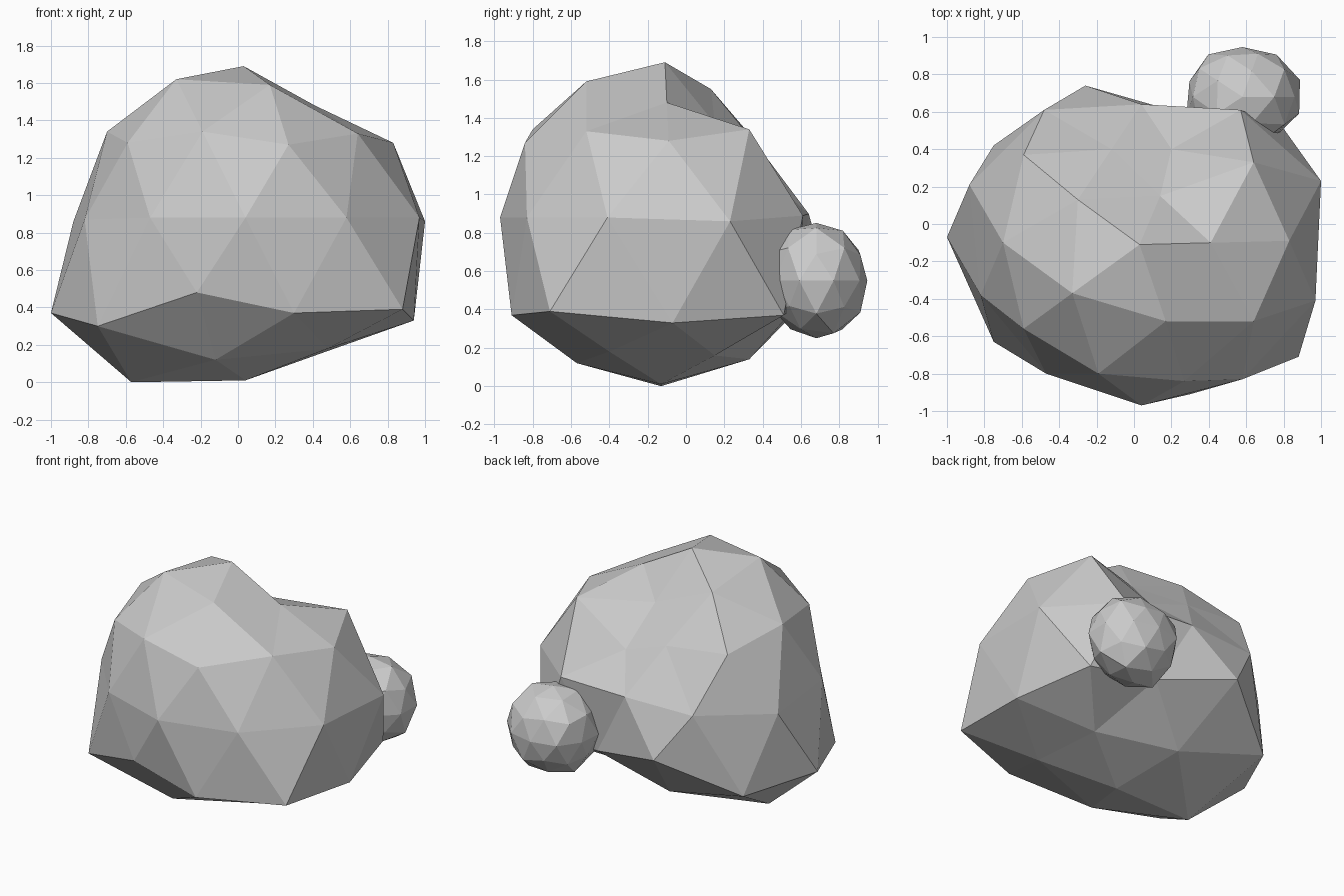
import bpy, bmesh, random
from mathutils import Vector

if "Cube" in bpy.data.objects:
    bpy.data.objects.remove(bpy.data.objects["Cube"])


def make_object(name, bm):
    bmesh.ops.recalc_face_normals(bm, faces=bm.faces)
    mesh = bpy.data.meshes.new(name)
    bm.to_mesh(mesh)
    bm.free()
    obj = bpy.data.objects.new(name, mesh)
    bpy.context.collection.objects.link(obj)
    return obj


def star_rock(name, rings, center):
    """Skin points as seen from a centre, so dents survive the hull."""
    bm = bmesh.new()
    c = Vector(center)
    pts = [Vector(p) for ring in rings for p in ring]
    target = {bm.verts.new((p - c).normalized()): p for p in pts}
    bmesh.ops.convex_hull(bm, input=list(bm.verts))
    for v, p in target.items():
        if v.is_valid:
            v.co = p
    return make_object(name, bm)


# Boulder control rings, top to bottom
crown = [(.03, -.11, 1.69), (-.33, -.37, 1.62), (.17, -.52, 1.59),
         (.41, -.10, 1.48), (.14, .15, 1.37), (-.30, .13, 1.55)]
shoulder = [(-.70, -.10, 1.34), (-.59, -.56, 1.28), (-.19, -.80, 1.34),
            (.27, -.84, 1.27), (.64, -.52, 1.33), (.83, -.09, 1.28),
            (.64, .33, 1.34), (.20, .40, 1.11), (-.12, .40, 1.22),
            (-.59, .37, 1.27)]
waist = [(-.88, .21, .86), (-.82, -.38, .87), (-.47, -.80, .88),
         (.04, -.97, .88), (.58, -.83, .88), (.97, -.41, .88),
         (1.0, .23, .86), (.57, .61, .89), (.04, .64, .90), (-.48, .61, .89)]
skirt = [(-1.0, -.07, .37), (-.75, -.63, .30), (-.22, -.87, .48),
         (.30, -.91, .37), (.88, -.71, .39), (.94, -.07, .33),
         (.80, .51, .37), (.30, .58, .42), (-.26, .74, .56), (-.75, .42, .31)]
base = [(-.57, -.13, 0), (.04, -.13, .01), (-.12, -.57, .12),
        (-.10, .33, .14), (.48, -.40, .18), (.46, .15, .16)]
star_rock("boulder", [crown, shoulder, waist, skirt, base], (0, -.1, .75))

# Small rock stuck to the back right
random.seed(4)
bm = bmesh.new()
bmesh.ops.create_icosphere(bm, subdivisions=2, radius=1)
for v in bm.verts:
    v.co *= random.uniform(.94, 1.06)
    v.co = Vector((.58 + .31 * v.co.x, .68 + .28 * v.co.y, .55 + .31 * v.co.z))
make_object("small_rock", bm)
